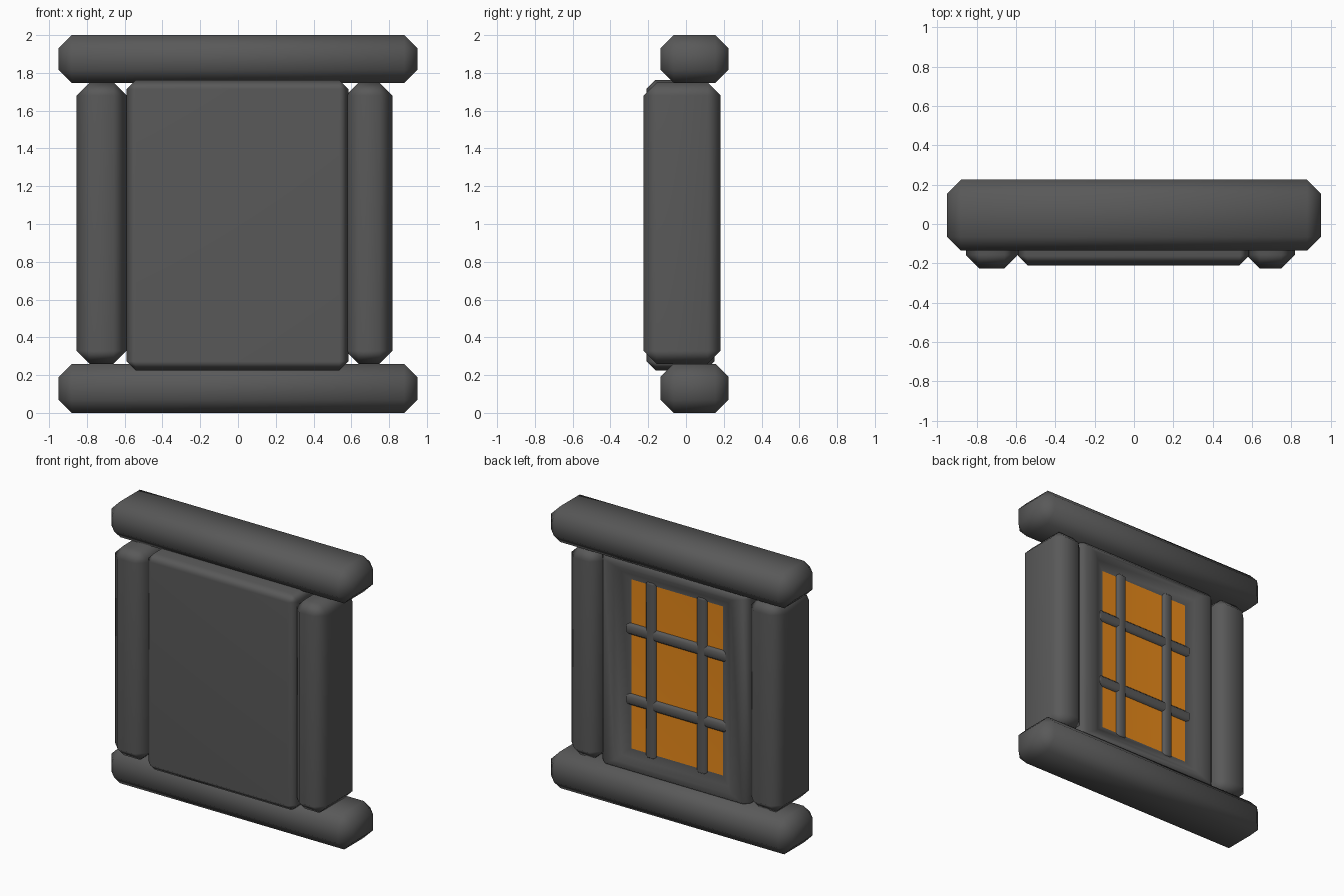
import bpy, bmesh, math

if "Cube" in bpy.data.objects:
    bpy.data.objects.remove(bpy.data.objects["Cube"])


def material(name, rgb):
    m = bpy.data.materials.new(name)
    m.diffuse_color = (*rgb, 1)
    m.use_nodes = True
    m.node_tree.nodes["Principled BSDF"].inputs["Base Color"].default_value = m.diffuse_color
    return m


STONE = material("dark grey", (0.1, 0.1, 0.1))
GLASS = material("amber", (0.8, 0.25, 0.01))


def chamfered_box(name, x, y, z, chamfer, edit=None, even=True):
    """Box between the given (low, high) ranges with chamfered edges."""
    bm = bmesh.new()
    bmesh.ops.create_cube(bm, size=1)
    for v in bm.verts:
        v.co = [lo + (c + 0.5) * (hi - lo) for c, (lo, hi) in zip(v.co, (x, y, z))]
    bmesh.ops.bevel(bm, geom=bm.edges[:], offset=chamfer, segments=1,
                    affect='EDGES', profile=0.5)
    if edit:
        edit(bm)
    mesh = bpy.data.meshes.new(name)
    bm.to_mesh(mesh)
    bm.free()
    ob = bpy.data.objects.new(name, mesh)
    bpy.context.collection.objects.link(ob)
    mesh.materials.append(STONE)
    mesh.materials.append(GLASS)
    bpy.ops.object.select_all(action='DESELECT')
    ob.select_set(True)
    bpy.context.view_layer.objects.active = ob
    bpy.ops.object.shade_smooth_by_angle(angle=math.radians(50))
    if even:
        ob.modifiers.new("even_shading", 'WEIGHTED_NORMAL').keep_sharp = True
    return ob


def window_recess(bm):
    """Sink a stepped opening into the back face; its floor is the glass."""
    bm.faces.ensure_lookup_table()
    back = max(bm.faces, key=lambda f: f.calc_center_median().y)
    for half_x, half_z, y in ((0.46, 0.69, 0.15), (0.42, 0.65, 0.125), (0.36, 0.60, 0.10)):
        bmesh.ops.inset_region(bm, faces=[back], thickness=0.01)
        for v in back.verts:
            v.co = (math.copysign(half_x, v.co.x), y,
                    1 + math.copysign(half_z, v.co.z - 1))
    back.material_index = 1


# Sill and lintel beams
chamfered_box("bottom_beam", (-0.95, 0.95), (-0.135, 0.225), (0, 0.26), 0.07, even=False)
chamfered_box("top_beam", (-0.95, 0.95), (-0.135, 0.225), (1.747, 2), 0.07, even=False)

# Side posts
chamfered_box("left_post", (-0.855, -0.59), (-0.225, 0.183), (0.26, 1.748), 0.068)
chamfered_box("right_post", (0.57, 0.817), (-0.225, 0.183), (0.26, 1.748), 0.068)

# Wall panel with a window opening in the back
chamfered_box("wall_panel", (-0.59, 0.585), (-0.21, 0.15), (0.225, 1.762), 0.048,
              window_recess)

# Window bars in front of the glass
for i, s in enumerate((-1, 1)):
    chamfered_box(f"upright_bar_{i + 1}", (s * 0.2 - 0.04, s * 0.2 + 0.04),
                  (0.07, 0.122), (0.37, 1.63), 0.018)
    chamfered_box(f"cross_bar_{i + 1}", (-0.4, 0.4), (0.07, 0.12),
                  (1 + s * 0.25 - 0.04, 1 + s * 0.25 + 0.04), 0.018)
